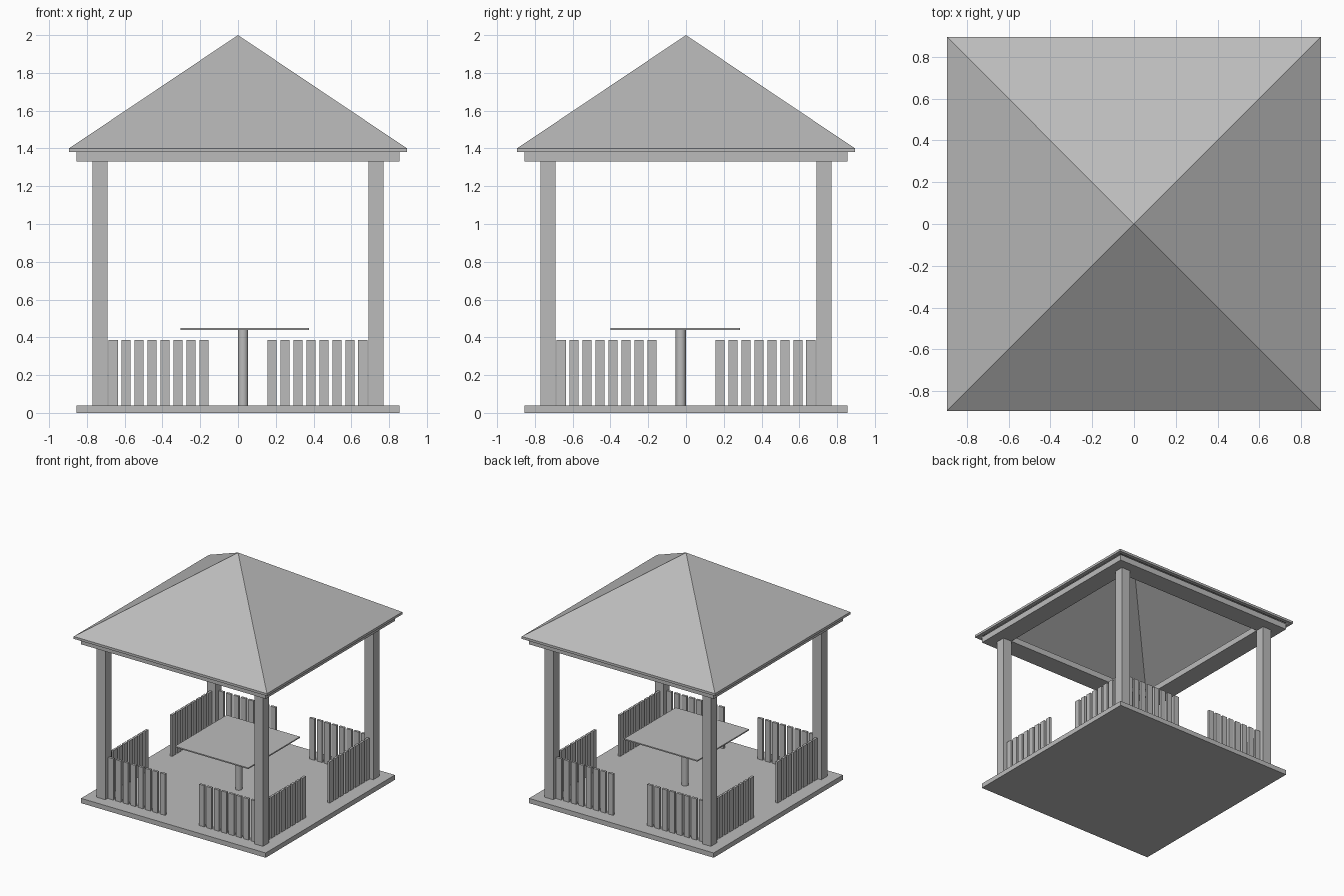
import bpy

if "Cube" in bpy.data.objects:
    bpy.data.objects.remove(bpy.data.objects["Cube"])

grey = bpy.data.materials.new("plain grey")
grey.use_nodes = True
grey.diffuse_color = (0.5, 0.5, 0.5, 1)
grey.node_tree.nodes["Principled BSDF"].inputs["Base Color"].default_value = (0.5, 0.5, 0.5, 1)


def make(name, verts, faces):
    mesh = bpy.data.meshes.new(name)
    mesh.from_pydata(verts, [], faces)
    mesh.materials.append(grey)
    obj = bpy.data.objects.new(name, mesh)
    bpy.context.collection.objects.link(obj)
    return obj


def box(name, x0, x1, y0, y1, z0, z1):
    verts = [(x, y, z) for z in (z0, z1) for x, y in ((x0, y0), (x1, y0), (x1, y1), (x0, y1))]
    sides = [(i, (i + 1) % 4, (i + 1) % 4 + 4, i + 4) for i in range(4)]
    return make(name, verts, [(3, 2, 1, 0), (4, 5, 6, 7)] + sides)


def square(h, z):
    return [(-h, -h, z), (h, -h, z), (h, h, z), (-h, h, z)]


def ring(a, b):
    return [(a + i, a + (i + 1) % 4, b + (i + 1) % 4, b + i) for i in range(4)]


FLOOR, EAVE, TOP = 0.04, 1.38, 2.0
OUT, POST_IN, POST_OUT = 0.855, 0.69, 0.77

# Floor slab
box("floor", -OUT, OUT, -OUT, OUT, 0, FLOOR)

# Corner posts
for sx in (-1, 1):
    for sy in (-1, 1):
        xs = sorted((sx * POST_IN, sx * POST_OUT))
        ys = sorted((sy * POST_IN, sy * POST_OUT))
        box("corner_post", *xs, *ys, FLOOR, 1.33)

# Square beam frame on the posts
verts = square(OUT, 1.33) + square(OUT, EAVE) + square(POST_IN, EAVE) + square(POST_IN, 1.33)
make("beam_frame", verts, ring(0, 4) + ring(4, 8) + ring(8, 12) + ring(12, 0))

# Hollow pyramid roof with a thin fascia
R = 0.895
verts = square(R, EAVE) + square(R, 1.4) + square(R - 0.03, EAVE) + [(0, 0, TOP), (0, 0, 1.98)]
slopes = [(4 + i, 4 + (i + 1) % 4, 12) for i in range(4)]
ceiling = [(8 + (i + 1) % 4, 8 + i, 13) for i in range(4)]
make("roof", verts, ring(0, 4) + slopes + ceiling + ring(8, 0))

# Railing slats on both halves of each side
for side in (-1, 1):
    for half in (-1, 1):
        for i in range(8):
            a = 0.157 + i * 0.0685
            along = sorted((half * a, half * (a + 0.048)))
            across = sorted((side * 0.72, side * 0.74))
            box("railing_slat", *along, *across, FLOOR, 0.385)
            box("railing_slat", *across, *along, FLOOR, 0.385)

# Table
box("table_top", -0.305, 0.375, -0.4, 0.285, 0.44, 0.45)
bpy.ops.mesh.primitive_cylinder_add(vertices=24, radius=0.027, depth=0.4, location=(0.027, -0.028, 0.24))
leg = bpy.context.object
leg.name = "table_leg"
leg.data.materials.append(grey)
bpy.ops.object.shade_smooth_by_angle()
